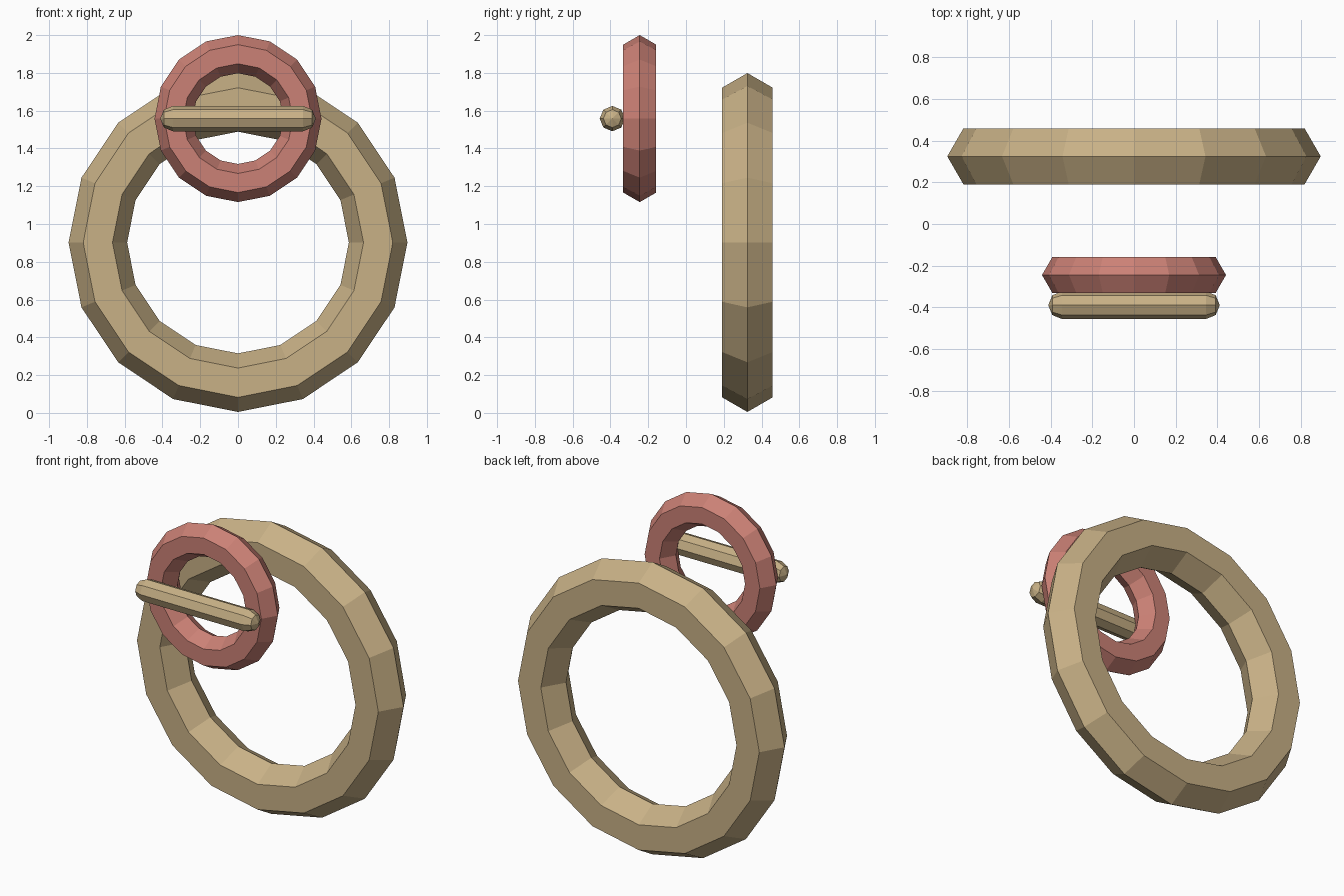
import bpy, bmesh
from math import pi, sin, cos
from mathutils import Matrix

if "Cube" in bpy.data.objects:
    bpy.data.objects.remove(bpy.data.objects["Cube"])


def material(name, colour):
    m = bpy.data.materials.new(name)
    m.diffuse_color = (*colour, 1)
    m.use_nodes = True
    m.node_tree.nodes["Principled BSDF"].inputs["Base Color"].default_value = m.diffuse_color
    return m


tan = material("tan", (0.58, 0.44, 0.24))
pink = material("pink", (0.60, 0.22, 0.18))


def ring(name, location, major, minor, mat):
    # upright low-poly ring with a hexagonal section
    bpy.ops.mesh.primitive_torus_add(
        major_segments=16, minor_segments=6, major_radius=major,
        minor_radius=minor, location=location, rotation=(pi / 2, 0, 0))
    ob = bpy.context.object
    ob.name = name
    ob.data.materials.append(mat)


def capsule(name, location, half, radius, mat):
    # octagonal bar along x with rounded ends
    bm = bmesh.new()
    bmesh.ops.create_uvsphere(bm, u_segments=8, v_segments=4, radius=radius)
    # split the sphere at its equator and pull the halves apart
    equator = [e for e in bm.edges if all(abs(v.co.z) < 1e-5 for v in e.verts)]
    bmesh.ops.split_edges(bm, edges=equator)
    for f in bm.faces:
        side = 1 if f.calc_center_median().z > 0 else -1
        for v in f.verts:
            v.tag = side > 0
    for v in bm.verts:
        v.co.z += half if v.tag else -half
    bmesh.ops.bridge_loops(bm, edges=[e for e in bm.edges if e.is_boundary])
    bmesh.ops.recalc_face_normals(bm, faces=bm.faces)
    bmesh.ops.transform(bm, matrix=Matrix.Rotation(pi / 2, 4, 'Y'), verts=bm.verts)
    mesh = bpy.data.meshes.new(name)
    bm.to_mesh(mesh)
    bm.free()
    mesh.materials.append(mat)
    ob = bpy.data.objects.new(name, mesh)
    ob.location = location
    bpy.context.collection.objects.link(ob)


ring("large_ring", (0, 0.325, 0.902), 0.742, 0.155, tan)
ring("small_ring", (0, -0.245, 1.558), 0.341, 0.101, pink)
capsule("cross_bar", (0, -0.39, 1.558), 0.345, 0.067, tan)
